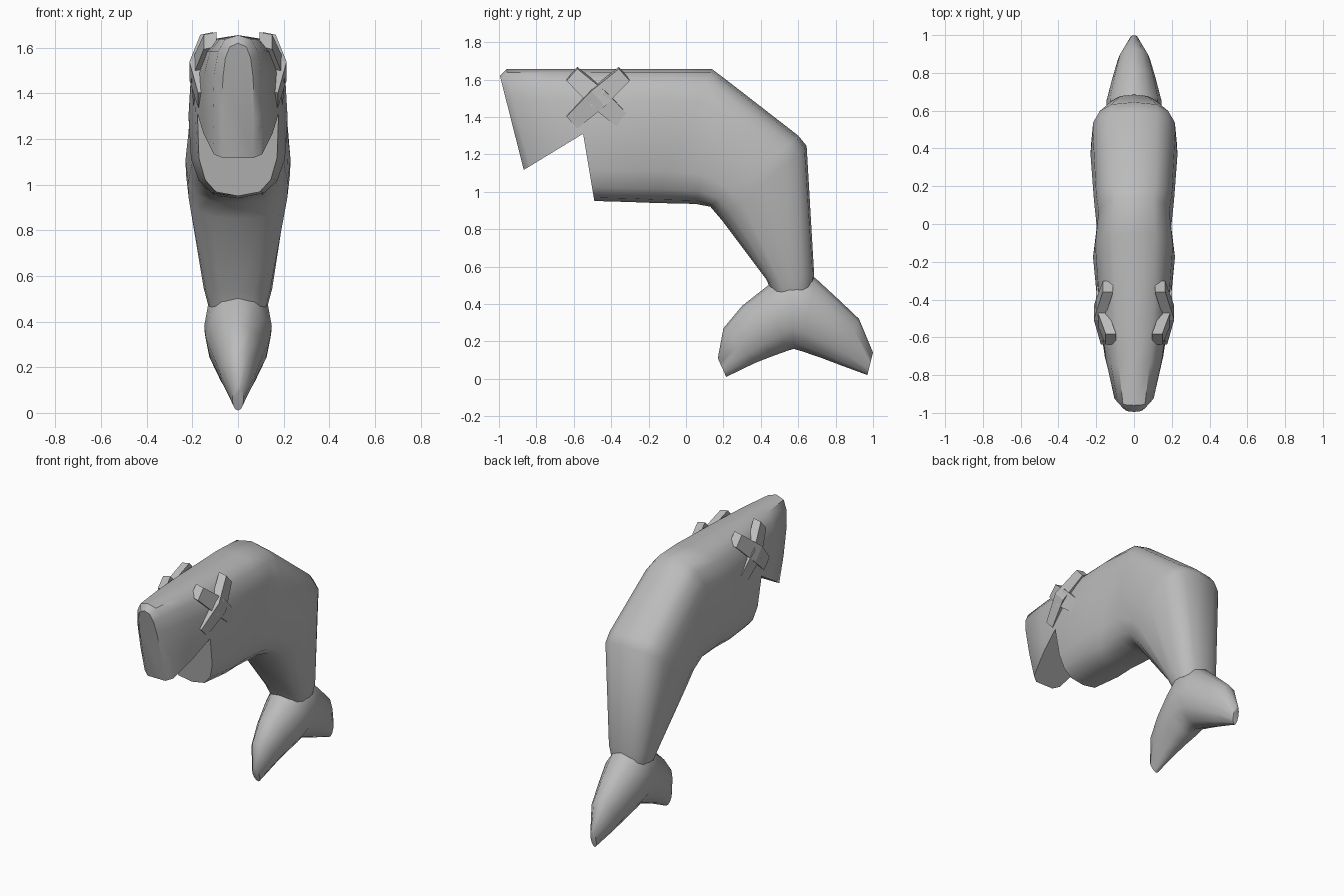
import bpy, bmesh, math
from mathutils import Vector

if "Cube" in bpy.data.objects:
    bpy.data.objects.remove(bpy.data.objects["Cube"])

grey = bpy.data.materials.new("plain grey")
grey.diffuse_color = (0.5, 0.5, 0.5, 1)
grey.use_nodes = True
grey.node_tree.nodes["Principled BSDF"].inputs["Base Color"].default_value = grey.diffuse_color


def make(name, bm, smooth=None):
    bmesh.ops.recalc_face_normals(bm, faces=bm.faces)
    me = bpy.data.meshes.new(name)
    bm.to_mesh(me)
    bm.free()
    ob = bpy.data.objects.new(name, me)
    bpy.context.collection.objects.link(ob)
    me.materials.append(grey)
    if smooth:
        shade(ob, smooth)
    return ob


def shade(ob, angle):
    bpy.ops.object.select_all(action='DESELECT')
    bpy.context.view_layer.objects.active = ob
    ob.select_set(True)
    bpy.ops.object.shade_smooth_by_angle(angle=math.radians(angle))


def loft(bm, stations, sides=16):
    """Rounded rings between a back point and a belly point: (y, z, y, z, half width, roundness)."""
    rings = []
    for ty, tz, by, bz, w, n in stations:
        t, b = Vector((0, ty, tz)), Vector((0, by, bz))
        ring = []
        for i in range(sides):
            a = 2 * math.pi * i / sides
            c, s = [math.copysign(abs(v) ** (2 / n), v) if abs(v) > 1e-6 else 0
                    for v in (math.cos(a), math.sin(a))]
            p = (t + b) / 2 + (t - b) / 2 * c
            ring.append(bm.verts.new((w * s, p.y, p.z)))
        rings.append(ring)
    for r, q in zip(rings, rings[1:]):
        for i in range(sides):
            j = (i + 1) % sides
            bm.faces.new((r[i], r[j], q[j], q[i]))
    bm.faces.new(rings[0])
    bm.faces.new(rings[-1])


# body, from nose to tail root
bm = bmesh.new()
loft(bm, [(-0.995, 1.62, -0.83, 0.97, 0.07, 3),
          (-0.96, 1.655, -0.80, 0.95, 0.11, 3),
          (-0.75, 1.655, -0.65, 0.95, 0.155, 3),
          (-0.50, 1.655, -0.47, 0.95, 0.187, 3),
          (-0.05, 1.655, -0.30, 0.945, 0.217, 3),
          (0.14, 1.655, -0.17, 0.94, 0.197, 3),
          (0.20, 1.61, 0.05, 0.935, 0.212, 3),
          (0.60, 1.30, 0.13, 0.92, 0.23, 3),
          (0.645, 1.245, 0.19, 0.85, 0.228, 3),
          (0.685, 0.56, 0.43, 0.53, 0.15, 2.6),
          (0.68, 0.48, 0.46, 0.46, 0.13, 2.4)])
body = make("body", bm)

# mouth cutter: a wedge across the head
bm = bmesh.new()
base = bm.faces.new([bm.verts.new((-0.5, y, z)) for y, z in
                     ((-0.55, 1.31), (-1.3, 0.853), (-1.3, 0.8), (-0.465, 0.8))])
ext = bmesh.ops.extrude_face_region(bm, geom=[base])
bmesh.ops.translate(bm, vec=(1, 0, 0),
                    verts=[g for g in ext["geom"] if isinstance(g, bmesh.types.BMVert)])
cutter = make("mouth_cutter", bm)
cutter.hide_render = True
mod = body.modifiers.new("mouth", 'BOOLEAN')
mod.operation, mod.solver, mod.object = 'DIFFERENCE', 'EXACT', cutter
bpy.context.view_layer.objects.active = body
bpy.ops.object.modifier_apply(modifier=mod.name)
bpy.data.objects.remove(cutter)
shade(body, 42)

# tail fin, lofted from one lobe tip to the other
bm = bmesh.new()
loft(bm, [(0.17, 0.11, 0.215, 0.01, 0.025, 2),
          (0.20, 0.27, 0.37, 0.085, 0.08, 2),
          (0.30, 0.39, 0.46, 0.12, 0.11, 2),
          (0.44, 0.50, 0.535, 0.147, 0.14, 2),
          (0.56, 0.60, 0.575, 0.16, 0.148, 2),
          (0.69, 0.54, 0.62, 0.147, 0.145, 2),
          (0.82, 0.42, 0.72, 0.113, 0.115, 2),
          (0.925, 0.32, 0.82, 0.075, 0.085, 2),
          (1.0, 0.14, 0.97, 0.02, 0.02, 2)], 12)
make("tail_fin", bm, 60)

# crossed-bar eyes, bent to follow the head
bars = (((0.15, -0.61, 1.625), (0.195, -0.33, 1.37)),
        ((0.175, -0.61, 1.37), (0.165, -0.33, 1.625)))
for side, label in ((1, "left"), (-1, "right")):
    bm = bmesh.new()
    for k, (a, b) in enumerate(bars):
        a, b = Vector(a), Vector(b)
        mid = Vector((0.205 + 0.008 * k, -0.47, 1.4975))
        d = b - a
        across = Vector((0, -d.z, d.y)).normalized()
        rings = []
        for p, w in ((a, 0.043), (mid, 0.055), (b, 0.043)):
            rings.append([bm.verts.new(((p.x + dx) * side, p.y + across.y * s * w,
                                        p.z + across.z * s * w - dx * 0.2))
                          for s, dx in ((-1, 0), (1, 0), (1, -0.055), (-1, -0.055))])
        for r, q in zip(rings, rings[1:]):
            for i in range(4):
                j = (i + 1) % 4
                bm.faces.new((r[i], r[j], q[j], q[i]))
        bm.faces.new(rings[0])
        bm.faces.new(rings[-1])
    make("eye_cross_" + label, bm)
